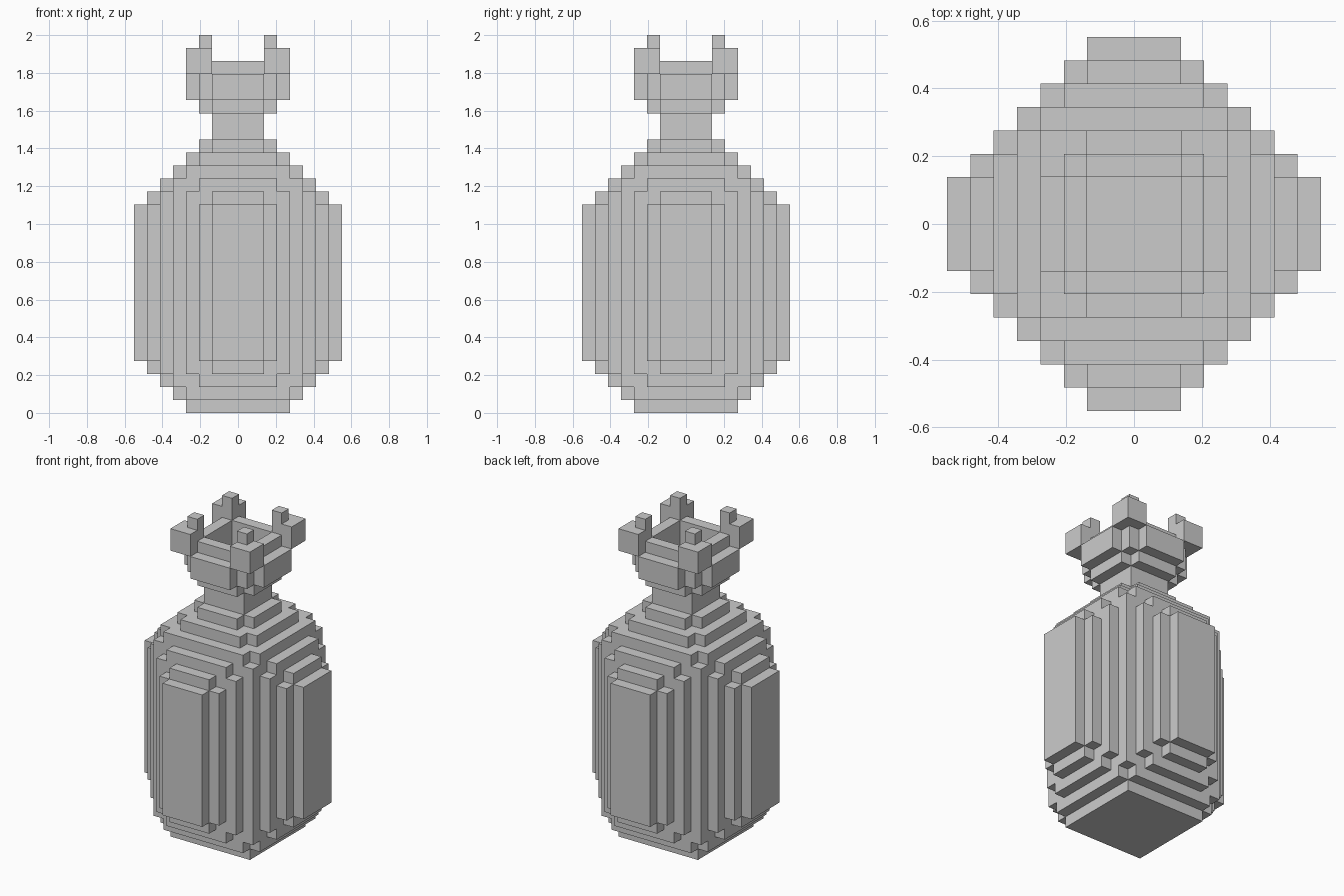
import bpy, bmesh
from mathutils import Vector

if "Cube" in bpy.data.objects:
    bpy.data.objects.remove(bpy.data.objects["Cube"])

U = 2 / 29  # one block of the stepped grid

def stepped(z0, z1, *steps):
    """Cells of a layer whose plan is a union of centred boxes (half_x, half_y), mirrored in x/y."""
    cells = set()
    for a, b in steps:
        for hx, hy in ((a, b), (b, a)):
            cells |= {(x, y, z) for x in range(-hx, hx)
                      for y in range(-hy, hy) for z in range(z0, z1)}
    return cells

def corners(lo, hi, z0, z1):
    """The same block repeated at all four diagonal corners."""
    span = list(range(lo, hi)) + list(range(-hi, -lo))
    return {(x, y, z) for x in span for y in span for z in range(z0, z1)}

parts = {}

# Swollen body, stepped in at both ends
parts["bottle_body"] = (
    stepped(0, 1, (4, 4))
    | stepped(1, 2, (5, 4))
    | stepped(2, 18, (5, 5), (6, 3))
    | stepped(3, 17, (6, 4), (7, 2))
    | stepped(4, 16, (7, 3), (8, 2))
    | stepped(18, 19, (5, 4)))

# Shoulder and neck
parts["shoulder"] = stepped(19, 20, (4, 3)) | stepped(20, 21, (3, 2))
parts["neck"] = stepped(21, 23, (2, 2))

# Flared, open cup with a thin rim
hollow = stepped(24, 27, (2, 2))
parts["cup"] = (
    stepped(23, 24, (3, 2))
    | stepped(24, 26, (4, 2), (3, 3))
    | stepped(26, 27, (3, 2))) - hollow

# Four corner prongs, each with a small tip
parts["rim_prongs"] = corners(2, 4, 26, 28) | corners(2, 3, 28, 29)

solid = set().union(*parts.values())

def build(name, cells):
    """Skin the outer surface of a part and merge its coplanar faces."""
    bm = bmesh.new()
    for c in cells:
        for axis in range(3):
            for s in (-1, 1):
                n = list(c)
                n[axis] += s
                if tuple(n) in solid:
                    continue
                quad = []
                for p, q in ((0, 0), (1, 0), (1, 1), (0, 1)):
                    v = Vector(c)
                    v[axis] += (s + 1) // 2
                    v[(axis + 1) % 3] += p
                    v[(axis + 2) % 3] += q
                    quad.append(bm.verts.new(v * U))
                bm.faces.new(quad if s > 0 else quad[::-1])
    bmesh.ops.remove_doubles(bm, verts=bm.verts, dist=1e-4)
    bmesh.ops.dissolve_limit(bm, angle_limit=0.01, verts=bm.verts, edges=bm.edges)
    mesh = bpy.data.meshes.new(name)
    bm.to_mesh(mesh)
    bm.free()
    bpy.context.collection.objects.link(bpy.data.objects.new(name, mesh))

for name, cells in parts.items():
    build(name, cells)
